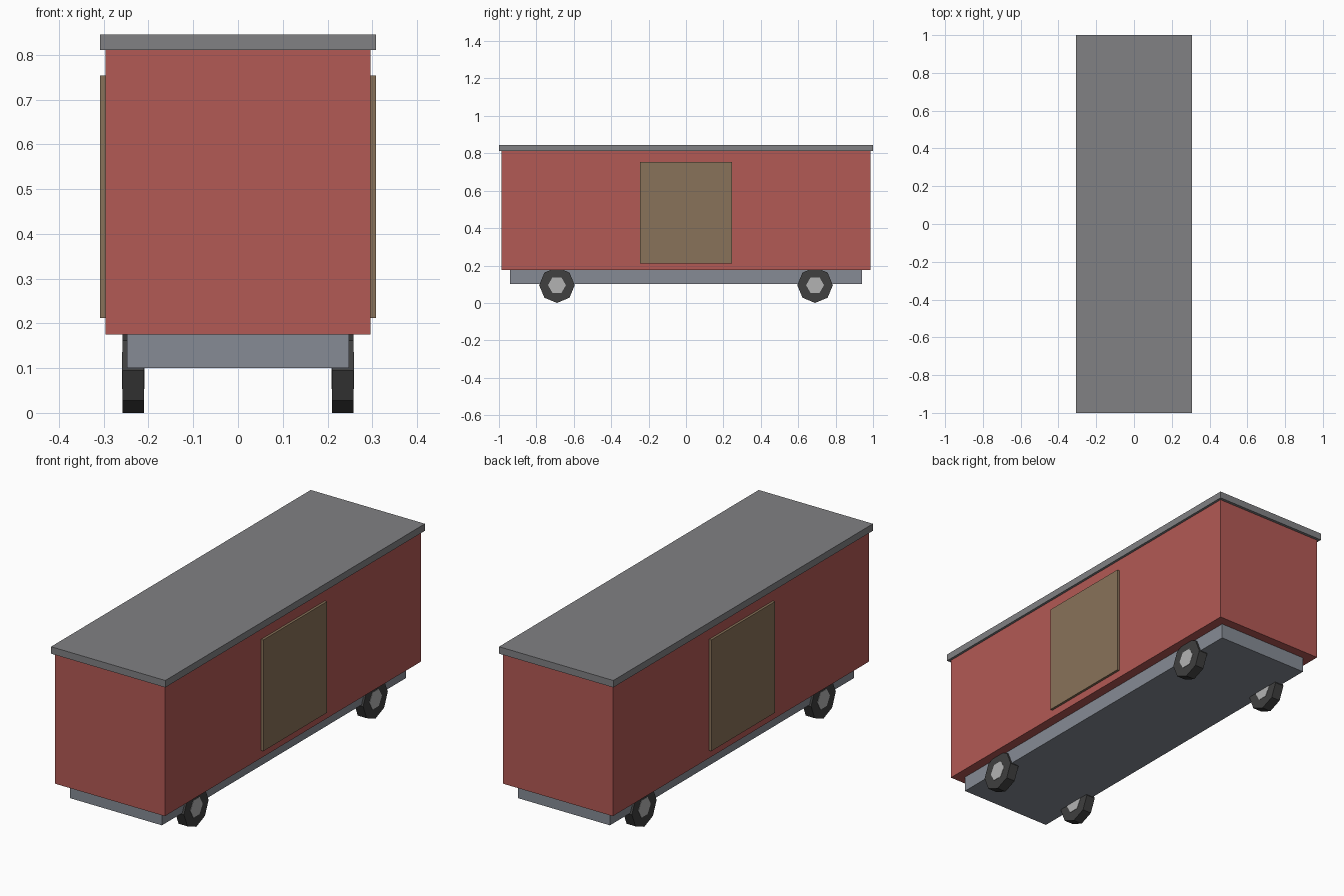
import bpy
import math

if "Cube" in bpy.data.objects:
    bpy.data.objects.remove(bpy.data.objects["Cube"])


def material(name, rgb):
    m = bpy.data.materials.new(name)
    m.diffuse_color = (*rgb, 1)
    m.use_nodes = True
    m.node_tree.nodes["Principled BSDF"].inputs["Base Color"].default_value = m.diffuse_color
    return m


RED = material("red_paint", (0.45, 0.10, 0.09))
TAN = material("brown_door", (0.25, 0.17, 0.10))
ROOF = material("roof_grey", (0.22, 0.22, 0.23))
STEEL = material("steel_grey", (0.24, 0.26, 0.30))
RUBBER = material("dark_rubber", (0.05, 0.05, 0.05))
HUB = material("hub_grey", (0.45, 0.45, 0.45))


def box(name, x, y, z, mat):
    """Box spanning the (min, max) ranges x, y and z."""
    spans = (x, y, z)
    bpy.ops.mesh.primitive_cube_add(size=1, location=[(a + b) / 2 for a, b in spans])
    ob = bpy.context.object
    ob.name = name
    ob.scale = [b - a for a, b in spans]
    bpy.ops.object.transform_apply(location=False, rotation=False, scale=True)
    ob.data.materials.append(mat)


def disc(name, sides, radius, width, loc, mat):
    """Low-poly cylinder along x with corners pointing fore and aft."""
    bpy.ops.mesh.primitive_cylinder_add(vertices=sides, radius=radius, depth=width,
                                        location=loc, rotation=(0, math.pi / 2, 0))
    ob = bpy.context.object
    ob.name = name
    ob.data.materials.append(mat)


# Chassis, body and overhanging roof
box("chassis", (-0.248, 0.248), (-0.94, 0.94), (0.10, 0.175), STEEL)
box("body", (-0.296, 0.296), (-0.986, 0.986), (0.175, 0.811), RED)
box("roof", (-0.308, 0.308), (-1, 1), (0.811, 0.845), ROOF)

for side, s in (("left", -1), ("right", 1)):
    # Raised sliding door on each side
    box(side + "_door", sorted((s * 0.29, s * 0.308)), (-0.245, 0.245), (0.212, 0.754), TAN)
    # Octagonal wheels with hexagonal hubs showing on both faces
    for end, y in (("front", -0.69), ("back", 0.69)):
        loc = (s * 0.234, y, 0.095)
        disc(f"{end}_{side}_wheel", 8, 0.095, 0.048, loc, RUBBER)
        disc(f"{end}_{side}_hub", 6, 0.048, 0.051, loc, HUB)
